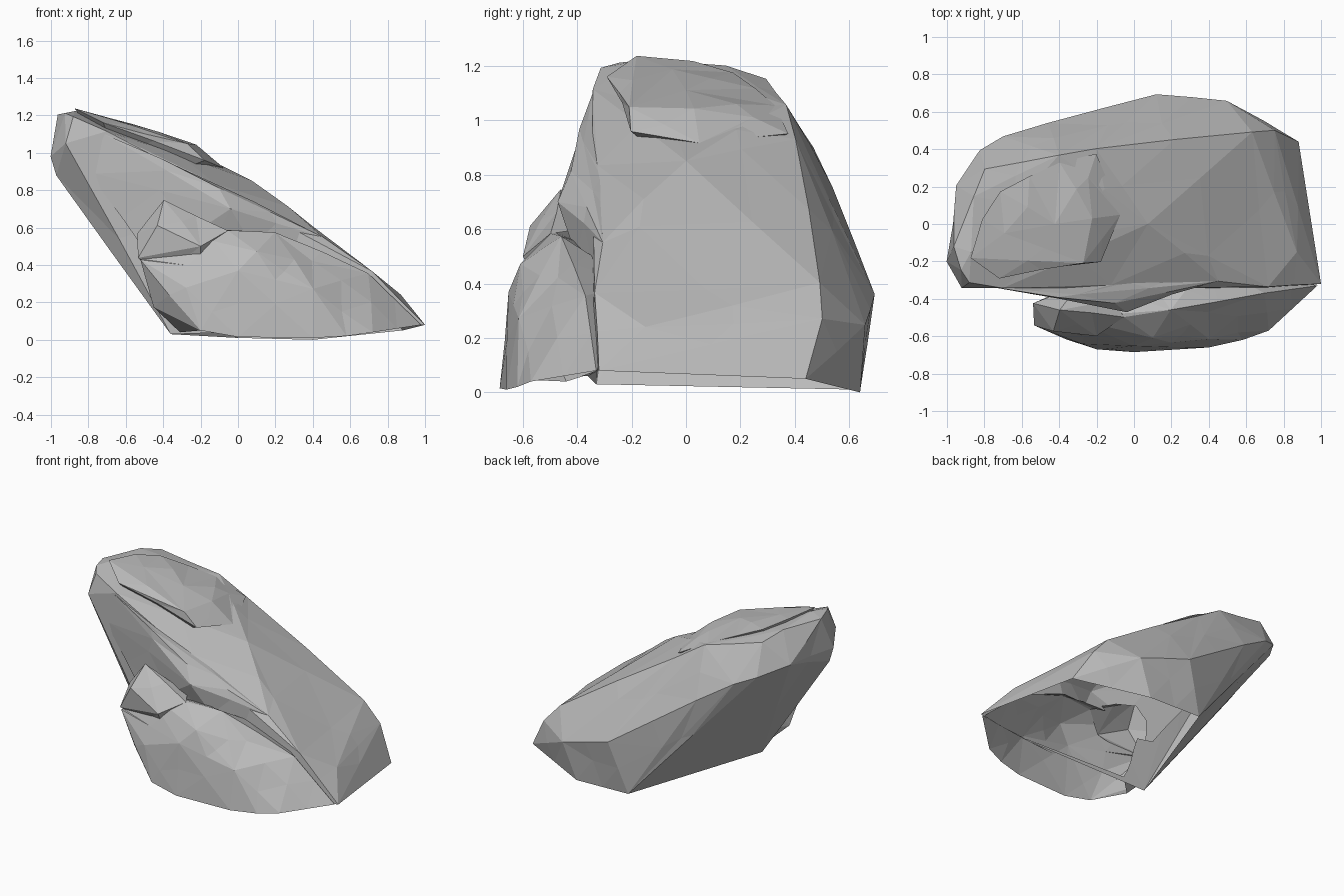
import bpy, bmesh, random

cube = bpy.data.objects.get("Cube")
if cube:
    bpy.data.objects.remove(cube, do_unlink=True)
random.seed(4)

stone = bpy.data.materials.new("grey stone")
stone.use_nodes = True
stone.diffuse_color = (0.5, 0.5, 0.5, 1)
stone.node_tree.nodes["Principled BSDF"].inputs["Base Color"].default_value = (0.5, 0.5, 0.5, 1)


def chunk(name, points):
    """Angular stone wrapped around corner points, with uneven facets."""
    bm = bmesh.new()
    for p in points:
        bm.verts.new(p)
    bmesh.ops.convex_hull(bm, input=bm.verts)
    loose = [v for v in bm.verts if not v.link_faces]
    bmesh.ops.delete(bm, geom=loose, context='VERTS')
    bmesh.ops.recalc_face_normals(bm, faces=bm.faces)
    corners = set(bm.verts)
    long_edges = [e for e in bm.edges if e.calc_length() > .35]
    bmesh.ops.subdivide_edges(bm, edges=long_edges, cuts=1)
    bmesh.ops.triangulate(bm, faces=bm.faces)
    bm.normal_update()
    for v in bm.verts:
        if v not in corners and v.co.z > .15:
            v.co += v.normal * random.uniform(-.014, .006)
    mesh = bpy.data.meshes.new(name)
    bm.to_mesh(mesh)
    bm.free()
    obj = bpy.data.objects.new(name, mesh)
    bpy.context.collection.objects.link(obj)
    mesh.materials.append(stone)
    return obj


# Leaning slab: front ridge, back ridge, high end, back and base
rock = chunk("rock", [
    (-.7, -.35, 1.12), (-.3, -.34, .92), (.46, -.31, .56),
    (.72, -.34, .37), (1, -.32, .08), (.08, 0, .86), (-.2, .41, .94),
    (.18, .45, .68), (.63, .49, .4), (.75, .5, .27), (.87, -.15, .24),
    (-.8, .3, 1.16), (-.4, .37, 1.06), (-.97, -.12, 1.21), (-.93, -.25, 1.22),
    (-.87, -.15, 1.235), (-.86, .15, 1.21), (-.88, -.31, 1.19), (-.92, -.34, 1.05),
    (-1, -.2, .98), (-.97, -.2, .88), (-.96, .21, 1.0), (-.83, .4, .95),
    (-.7, .47, .9), (-.46, .54, .75), (0, .65, .43), (.12, .69, .36), (.5, .67, .25),
    (.88, .44, .05), (.4, .64, 0), (0, .64, .01), (-.36, -.33, .03), (.6, -.36, .06)])

# Low plate lying on the high end, stepping down to the slope
cap = chunk("cap", [
    (-.87, -.18, 1.235), (-.82, .03, 1.225), (-.69, -.05, 1.2), (-.72, .18, 1.18),
    (-.72, -.29, 1.16), (-.27, -.21, 1.05), (-.42, 0, 1.12), (-.22, .03, 1.05),
    (-.24, .25, 1.02), (-.2, .38, .95), (-.4, .34, 1.06), (-.6, 0, .8),
    (-.18, -.2, .96), (-.07, .05, .92)])

# Swelling of the front wall under the ridge
bulge = chunk("bulge", [
    (-.72, -.345, 1.11), (-.3, -.38, .93), (-.1, -.43, .82), (-.04, -.47, .7),
    (.46, -.305, .55), (-.4, -.2, .9), (.1, -.2, .72), (-.8, -.33, .9),
    (-.45, -.36, .4), (.2, -.36, .3), (-.3, -.1, .5)])

# Broad shelf along the front foot
shelf = chunk("shelf", [
    (-.31, -.44, .04), (-.2, -.67, .05), (0, -.685, .015), (.4, -.66, .01),
    (.58, -.62, .02), (.72, -.57, .04), (.98, -.33, .08), (-.35, -.5, .58),
    (-.53, -.55, .43), (-.46, -.5, .17), (-.28, -.65, .28), (-.05, -.5, .58),
    (.2, -.46, .585), (.4, -.48, .43), (.1, -.605, .47), (0, -.655, .37),
    (.4, -.61, .27), (.7, -.37, .36), (-.1, -.25, .1), (.7, -.25, .12),
    (-.3, -.3, .5), (.4, -.2, .4)])

# Upright spur at the shelf's end
spur = chunk("spur", [
    (-.4, -.46, .76), (-.43, -.57, .61), (-.55, -.42, .57), (-.53, -.54, .44),
    (-.2, -.6, .5), (-.04, -.5, .59), (-.1, -.4, .6), (-.3, -.33, .6),
    (-.4, -.36, .3), (-.2, -.5, .3)])

# Fuse everything into one rock
bpy.context.view_layer.objects.active = rock
for part in (cap, bulge, shelf, spur):
    mod = rock.modifiers.new("fuse", 'BOOLEAN')
    mod.operation, mod.solver, mod.object = 'UNION', 'EXACT', part
    bpy.ops.object.modifier_apply(modifier=mod.name)
    bpy.data.objects.remove(part, do_unlink=True)

# Open, hollow underside
bm = bmesh.new()
bm.from_mesh(rock.data)
bmesh.ops.remove_doubles(bm, verts=bm.verts, dist=.012)
bmesh.ops.triangulate(bm, faces=bm.faces)
bm.normal_update()
under = [f for f in bm.faces if f.normal.z < -.8 and f.calc_center_median().z < .15]
bmesh.ops.delete(bm, geom=under, context='FACES')
bm.to_mesh(rock.data)
bm.free()
for p in rock.data.polygons:
    p.use_smooth = False
